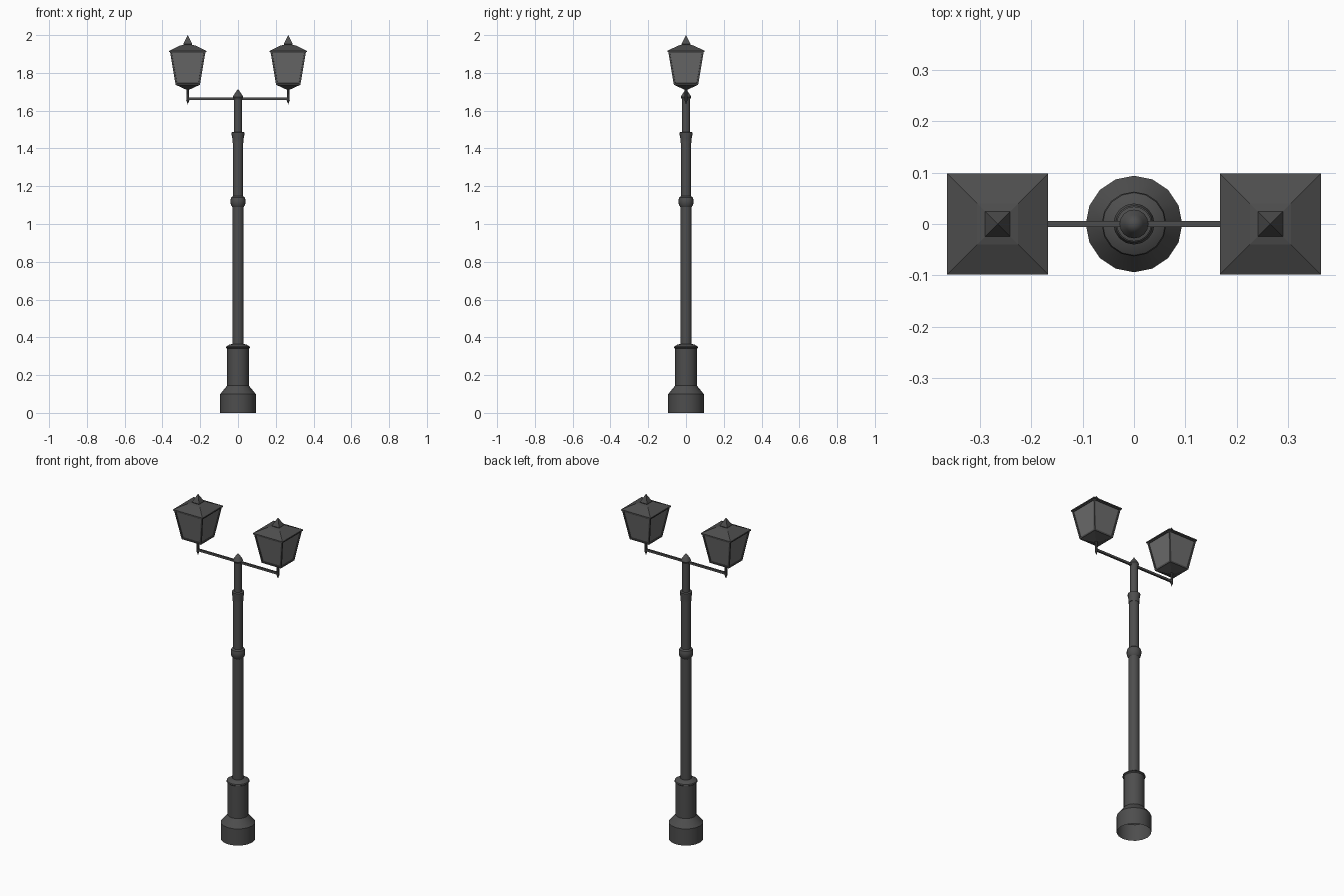
import bpy, bmesh, math

if "Cube" in bpy.data.objects:
    bpy.data.objects.remove(bpy.data.objects["Cube"])


def material(name, value):
    m = bpy.data.materials.new(name)
    m.diffuse_color = (value, value, value, 1)
    m.use_nodes = True
    m.node_tree.nodes["Principled BSDF"].inputs["Base Color"].default_value = m.diffuse_color
    return m


METAL = material("dark_metal", 0.075)
GLASS = material("smoked_glass", 0.15)


def lathe(name, profile, sides=16, x=0.0, square=False, smooth=True, panes=False,
          close_bottom=True):
    """Stack rings of (radius, z); radius 0 becomes a point. Square uses half-widths."""
    bm = bmesh.new()
    n = 4 if square else sides
    k, off = (math.sqrt(2), math.pi / 4) if square else (1, 0)
    rings = []
    for r, z in profile:
        if r == 0:
            rings.append([bm.verts.new((x, 0, z))] * n)
        else:
            rings.append([bm.verts.new((x + r * k * math.cos(off + math.tau * i / n),
                                        r * k * math.sin(off + math.tau * i / n), z))
                          for i in range(n)])
    walls = []
    for a, b in zip(rings, rings[1:]):
        for i in range(n):
            j = (i + 1) % n
            quad = list(dict.fromkeys((a[i], a[j], b[j], b[i])))
            walls.append(bm.faces.new(quad))
    if close_bottom and profile[0][0]:
        bm.faces.new(rings[0][::-1])
    if profile[-1][0]:
        bm.faces.new(rings[-1])
    bm.normal_update()
    if panes:  # recessed glass framed by corner bars
        bmesh.ops.inset_individual(bm, faces=walls, thickness=0.012, depth=0)
        res = bmesh.ops.inset_individual(bm, faces=walls, thickness=0.0005, depth=-0.005)
        for f in walls:
            f.material_index = 1
    mesh = bpy.data.meshes.new(name)
    bm.to_mesh(mesh)
    bm.free()
    mesh.materials.append(METAL)
    mesh.materials.append(GLASS)
    ob = bpy.data.objects.new(name, mesh)
    bpy.context.collection.objects.link(ob)
    if smooth:
        bpy.ops.object.select_all(action='DESELECT')
        ob.select_set(True)
        bpy.context.view_layer.objects.active = ob
        bpy.ops.object.shade_smooth_by_angle(angle=math.radians(32))
    return ob


# Pedestal, open underneath
lathe("base", [(0.094, 0), (0.094, 0.10), (0.057, 0.145), (0.057, 0.34), (0.063, 0.345),
               (0.061, 0.352), (0.045, 0.362), (0.029, 0.365)], close_bottom=False)

# Stepped pole with its rings
lathe("lower_pole", [(0.03, 0.36), (0.03, 1.10)])
lathe("middle_ring", [(0.03, 1.09), (0.037, 1.10), (0.040, 1.115), (0.040, 1.127),
                      (0.036, 1.14), (0.027, 1.147)])
lathe("middle_pole", [(0.027, 1.14), (0.027, 1.44)])
lathe("upper_collar", [(0.030, 1.43), (0.030, 1.452), (0.034, 1.475), (0.034, 1.485),
                       (0.022, 1.488)])
lathe("upper_pole", [(0.022, 1.48), (0.022, 1.67)])
lathe("pole_finial", [(0.022, 1.66), (0.028, 1.672), (0.018, 1.69), (0, 1.715)])

# Crossbar
bpy.ops.mesh.primitive_cube_add(size=1, location=(0, 0, 1.664))
bar = bpy.context.object
bar.name = "crossbar"
bar.scale = (0.536, 0.011, 0.013)
bar.data.materials.append(METAL)

# Two lanterns
for side, x in (("left", -0.266), ("right", 0.266)):
    lathe(side + "_stem", [(0, 1.632), (0.008, 1.655), (0.007, 1.72)], 8, x)
    lathe(side + "_lantern_bottom", [(0.012, 1.713), (0.060, 1.735)], x=x, square=True,
          smooth=False)
    lathe(side + "_lantern_body", [(0.064, 1.735), (0.094, 1.912)], x=x, square=True,
          smooth=False, panes=True)
    lathe(side + "_lantern_roof", [(0.098, 1.910), (0.098, 1.917), (0.040, 1.945),
                                   (0.018, 1.95)], x=x, square=True, smooth=False)
    lathe(side + "_lantern_finial", [(0.018, 1.944), (0.024, 1.953), (0, 2.0)],
          x=x, square=True, smooth=False)
